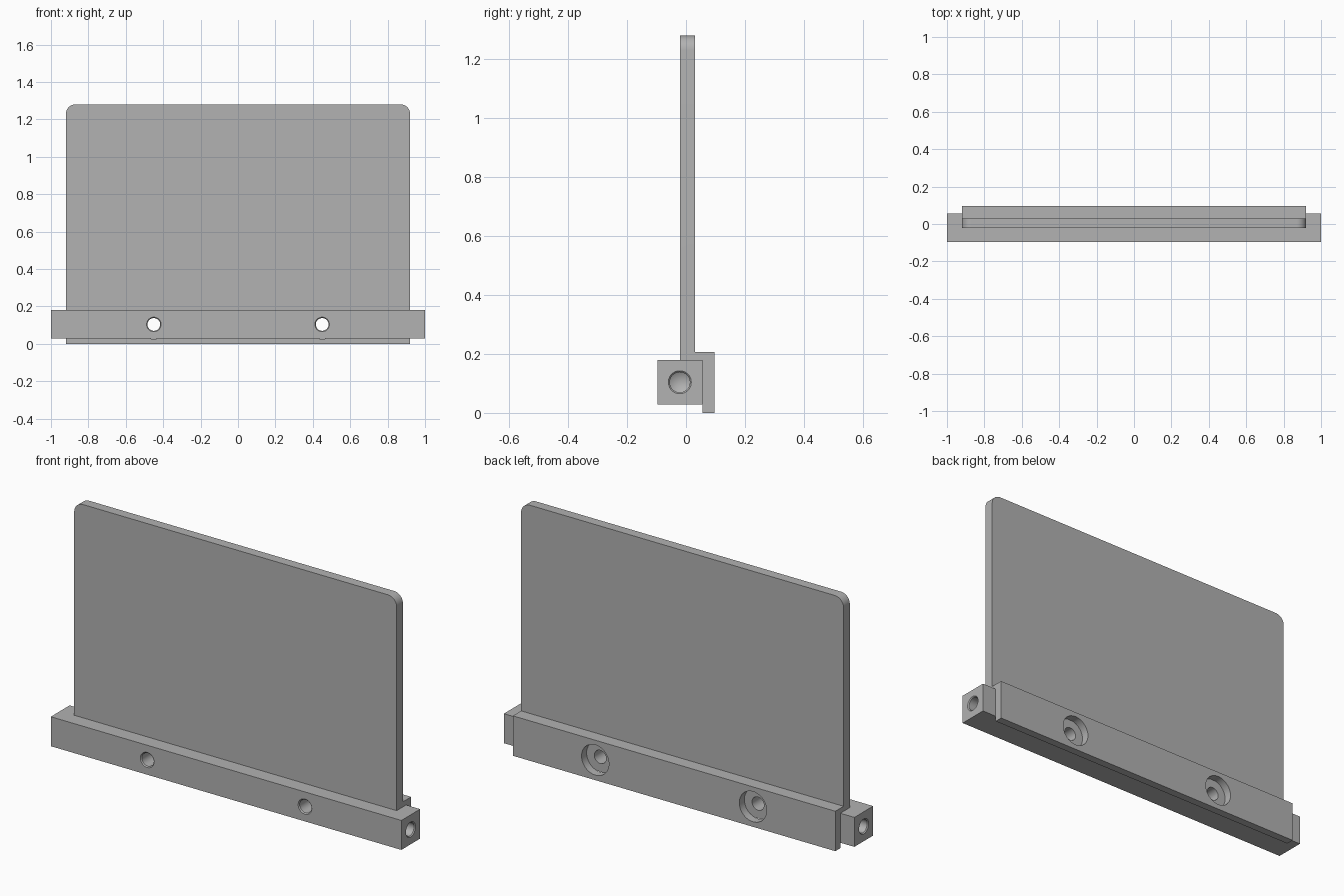
import bpy
import bmesh
from math import cos, sin, pi, radians
from mathutils import Vector

cube = bpy.data.objects.get("Cube")
if cube:
    bpy.data.objects.remove(cube, do_unlink=True)

grey = bpy.data.materials.new("plain_grey")
grey.use_nodes = True
colour = (0.445, 0.445, 0.445, 1)
grey.diffuse_color = colour
grey.node_tree.nodes["Principled BSDF"].inputs["Base Color"].default_value = colour

# Shared measurements
BAR_Y, BAR_Z = (-0.097, 0.056), (0.028, 0.18)
HOLE_Y, HOLE_Z, HOLE_X = -0.021, 0.104, 0.45
FLANGE_BACK = 0.097
HOLE_R, RIM_R = 0.034, 0.039


def add_object(name, bm):
    bmesh.ops.recalc_face_normals(bm, faces=bm.faces)
    mesh = bpy.data.meshes.new(name)
    bm.to_mesh(mesh)
    bm.free()
    mesh.materials.append(grey)
    obj = bpy.data.objects.new(name, mesh)
    bpy.context.collection.objects.link(obj)
    return obj


def extrude_x(profile, half):
    """Solid with a (y, z) profile running from -half to half along x."""
    bm = bmesh.new()
    face = bm.faces.new([bm.verts.new((-half, y, z)) for y, z in profile])
    new = bmesh.ops.extrude_face_region(bm, geom=[face])["geom"]
    moved = [v for v in new if isinstance(v, bmesh.types.BMVert)]
    bmesh.ops.translate(bm, verts=moved, vec=(2 * half, 0, 0))
    return bm


def drill(target, start, direction, profile, steps=40):
    """Cut a turned shape given as (depth, radius) pairs; radius 0 is a point."""
    bm = bmesh.new()
    turn = Vector((0, 0, 1)).rotation_difference(Vector(direction))
    rings = []
    for depth, radius in profile:
        count = steps if radius else 1
        rings.append([bm.verts.new(Vector(start) + turn @ Vector(
            (radius * cos(2 * pi * i / steps), radius * sin(2 * pi * i / steps), depth)))
            for i in range(count)])
    for a, b in zip(rings, rings[1:]):
        for i in range(steps):
            j = (i + 1) % steps
            bm.faces.new([a[i], a[j], b[0]] if len(b) == 1 else [a[i], a[j], b[j], b[i]])
    for ring in (rings[0], rings[-1]):
        if len(ring) > 1:
            bm.faces.new(ring)
    cutter = add_object("hole_cutter", bm)
    cutter.hide_render = True
    mod = target.modifiers.new("hole", "BOOLEAN")
    mod.operation, mod.solver, mod.object = "DIFFERENCE", "EXACT", cutter
    bpy.context.view_layer.objects.active = target
    bpy.ops.object.modifier_apply(modifier=mod.name)
    bpy.data.objects.remove(cutter, do_unlink=True)


# Square mounting bar
(y0, y1), (z0, z1) = BAR_Y, BAR_Z
bar = add_object("mounting_bar", extrude_x([(y0, z0), (y1, z0), (y1, z1), (y0, z1)], 1.0))

# Tall panel with a back flange hooked over the bar
bm = extrude_x([(-0.021, z1), (y1, z1), (y1, 0), (FLANGE_BACK, 0), (FLANGE_BACK, 0.206),
                (0.03, 0.206), (0.03, 1.28), (-0.021, 1.28)], 0.92)
corners = [e for e in bm.edges
           if all(v.co.z > 1.2 for v in e.verts)
           and abs(e.verts[0].co.x - e.verts[1].co.x) < 0.01]
bmesh.ops.bevel(bm, geom=corners, offset=0.05, segments=10, profile=0.5, affect="EDGES")
panel = add_object("panel_with_flange", bm)

# Holes, the same on both sides
chamfer = RIM_R - HOLE_R
mouth = [(-0.02, RIM_R), (0, RIM_R), (chamfer, HOLE_R)]
length = y1 - y0
for side in (-1, 1):
    # Threaded cross hole through the bar
    drill(bar, (side * HOLE_X, y0, HOLE_Z), (0, 1, 0), mouth + [(length + 0.02, HOLE_R)])
    # Blind end hole with a conical floor
    drill(bar, (side, HOLE_Y, HOLE_Z), (-side, 0, 0), mouth + [(0.2, HOLE_R), (0.22, 0)])
    # Wide screw-head opening through the flange
    drill(panel, (side * HOLE_X, y1, HOLE_Z), (0, 1, 0), [(-0.01, 0.078), (0.06, 0.078)])

# Smooth rounded surfaces, keep edges crisp
for obj in (bar, panel):
    bpy.ops.object.select_all(action="DESELECT")
    obj.select_set(True)
    bpy.context.view_layer.objects.active = obj
    bpy.ops.object.shade_smooth_by_angle(angle=radians(25))
